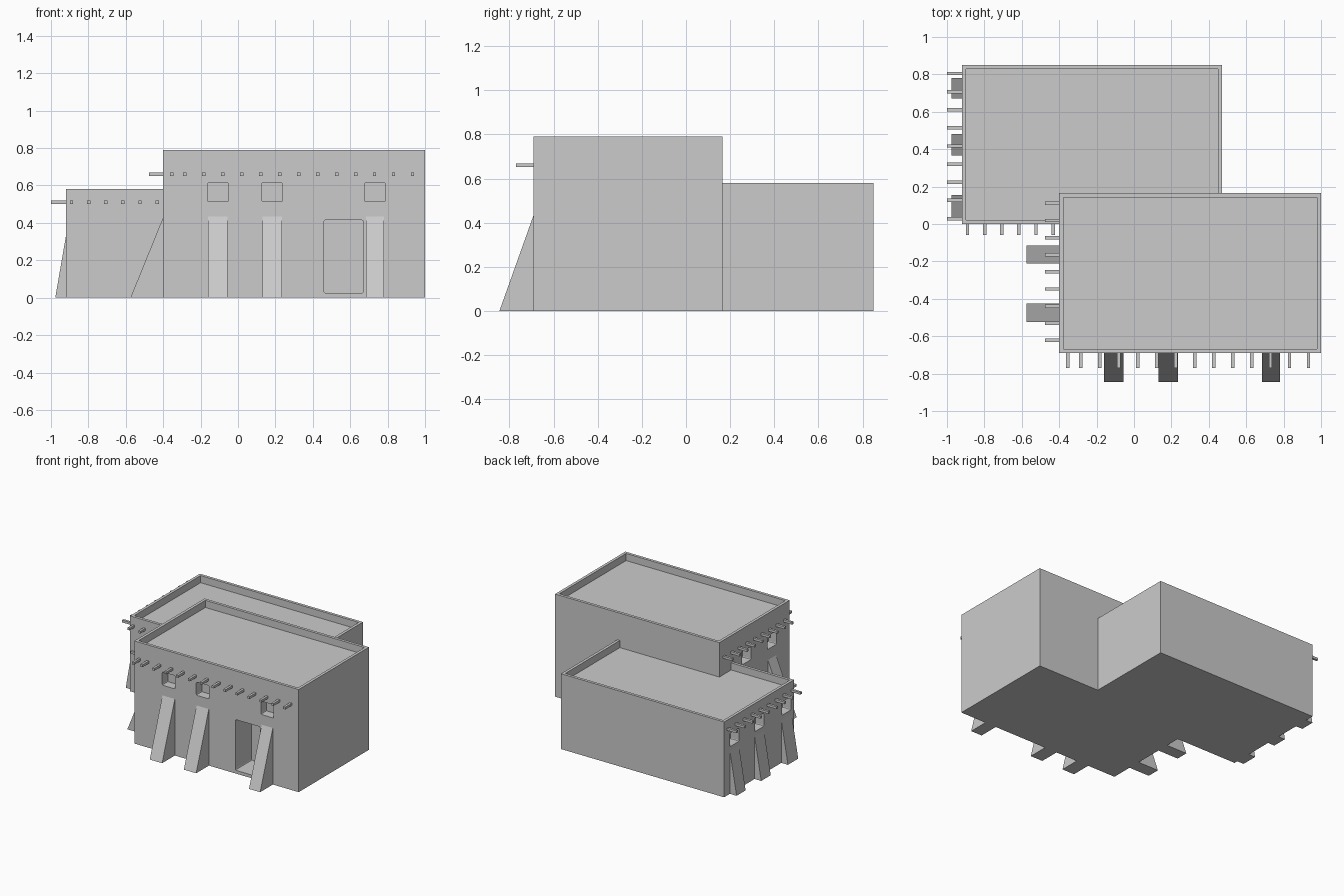
import bpy, bmesh
from mathutils import Vector

if "Cube" in bpy.data.objects:
    bpy.data.objects.remove(bpy.data.objects["Cube"])


def finish(name, bm):
    bmesh.ops.recalc_face_normals(bm, faces=bm.faces)
    me = bpy.data.meshes.new(name)
    bm.to_mesh(me)
    bm.free()
    ob = bpy.data.objects.new(name, me)
    bpy.context.collection.objects.link(ob)
    return ob


def add_box(bm, lo, hi):
    vs = bmesh.ops.create_cube(bm, size=1)["verts"]
    for v in vs:
        v.co = Vector([(l + h) / 2 + c * (h - l) for l, h, c in zip(lo, hi, v.co)])


def box(name, lo, hi, round_axis=None):
    bm = bmesh.new()
    add_box(bm, lo, hi)
    if round_axis is not None:
        edges = [e for e in bm.edges
                 if abs((e.verts[0].co - e.verts[1].co).normalized()[round_axis]) > 0.9]
        bmesh.ops.bevel(bm, geom=edges, offset=0.008, segments=2, profile=0.5, affect='EDGES')
    return finish(name, bm)


def cut(ob, cutter):
    cutter.hide_render = True
    m = ob.modifiers.new("cut", 'BOOLEAN')
    m.operation, m.object, m.solver = 'DIFFERENCE', cutter, 'EXACT'
    bpy.context.view_layer.objects.active = ob
    bpy.ops.object.modifier_apply(modifier=m.name)
    bpy.data.objects.remove(cutter)


def opening(ob, axis, a, b, wall, z0, z1, depth):
    # axis 0: opening in a front wall (spans x); axis 1: in a left wall (spans y)
    if axis == 0:
        c = box("cutter", (a, wall - 0.05, z0), (b, wall + depth, z1), 1)
    else:
        c = box("cutter", (wall - 0.05, a, z0), (wall + depth, b, z1), 0)
    cut(ob, c)


def block(name, x0, x1, y0, y1, h):
    ob = box(name, (x0, y0, 0), (x1, y1, h))
    t = 0.022
    cut(ob, box("cutter", (x0 + t, y0 + t, h - 0.055), (x1 - t, y1 - t, h + 0.1)))
    return ob


def buttress(name, axis, a, b, wall, foot, h):
    # leaning wedge against the wall
    prof = [(foot, 0), (wall + 0.01, 0), (wall + 0.01, h), (wall, h)]
    bm = bmesh.new()
    rings = []
    for s in (a, b):
        rings.append([bm.verts.new((s, p, z) if axis == 0 else (p, s, z)) for p, z in prof])
    n = len(prof)
    bm.faces.new(rings[0])
    bm.faces.new(rings[1][::-1])
    for i in range(n):
        j = (i + 1) % n
        bm.faces.new((rings[0][i], rings[0][j], rings[1][j], rings[1][i]))
    finish(name, bm)


def beams(name, axis, centres, wall, tip, z):
    # row of projecting roof beam ends
    bm = bmesh.new()
    r = 0.009
    for c in centres:
        if axis == 0:
            add_box(bm, (c - r, tip, z - r), (c + r, wall + 0.01, z + r))
        else:
            add_box(bm, (tip, c - r, z - r), (wall + 0.01, c + r, z + r))
    finish(name, bm)


# House blocks with sunken roofs
main = block("main_block", -0.40, 1.0, -0.69, 0.165, 0.79)
back = block("back_block", -0.92, 0.47, 0.0, 0.85, 0.58)

# Doorway
opening(main, 0, 0.46, 0.67, -0.69, 0.025, 0.415, 0.2)

# Windows, each above a buttress: (block, axis, spans, wall, foot, buttress h, window z)
walls = [
    ("front", main, 0, [(-0.16, -0.055), (0.13, 0.235), (0.685, 0.78)], -0.69, -0.845, 0.435, 0.513),
    ("side", main, 1, [(-0.21, -0.115), (-0.525, -0.425)], -0.40, -0.575, 0.43, 0.513),
    ("back_side", back, 1, [(0.67, 0.78), (0.365, 0.48), (0.03, 0.155)], -0.92, -0.977, 0.33, 0.363),
]
for label, ob, axis, spans, wall, foot, h, wz in walls:
    for i, (a, b) in enumerate(spans):
        c = (a + b) / 2
        opening(ob, axis, c - 0.055, c + 0.055, wall, wz, wz + 0.102, 0.07)
        buttress(f"{label}_buttress_{i + 1}", axis, a, b, wall, foot, h)

# Roof beam ends
beams("main_front_beams", 0, [-0.355] + [-0.284 + 0.1014 * i for i in range(13)], -0.69, -0.77, 0.66)
beams("main_side_beams", 1, [0.11 - 0.0915 * i for i in range(9)], -0.40, -0.475, 0.66)
beams("back_front_beams", 0, [-0.89 + 0.0915 * i for i in range(6)], 0.0, -0.06, 0.51)
beams("back_side_beams", 1, [0.805 - 0.097 * i for i in range(9)], -0.92, -1.0, 0.51)
